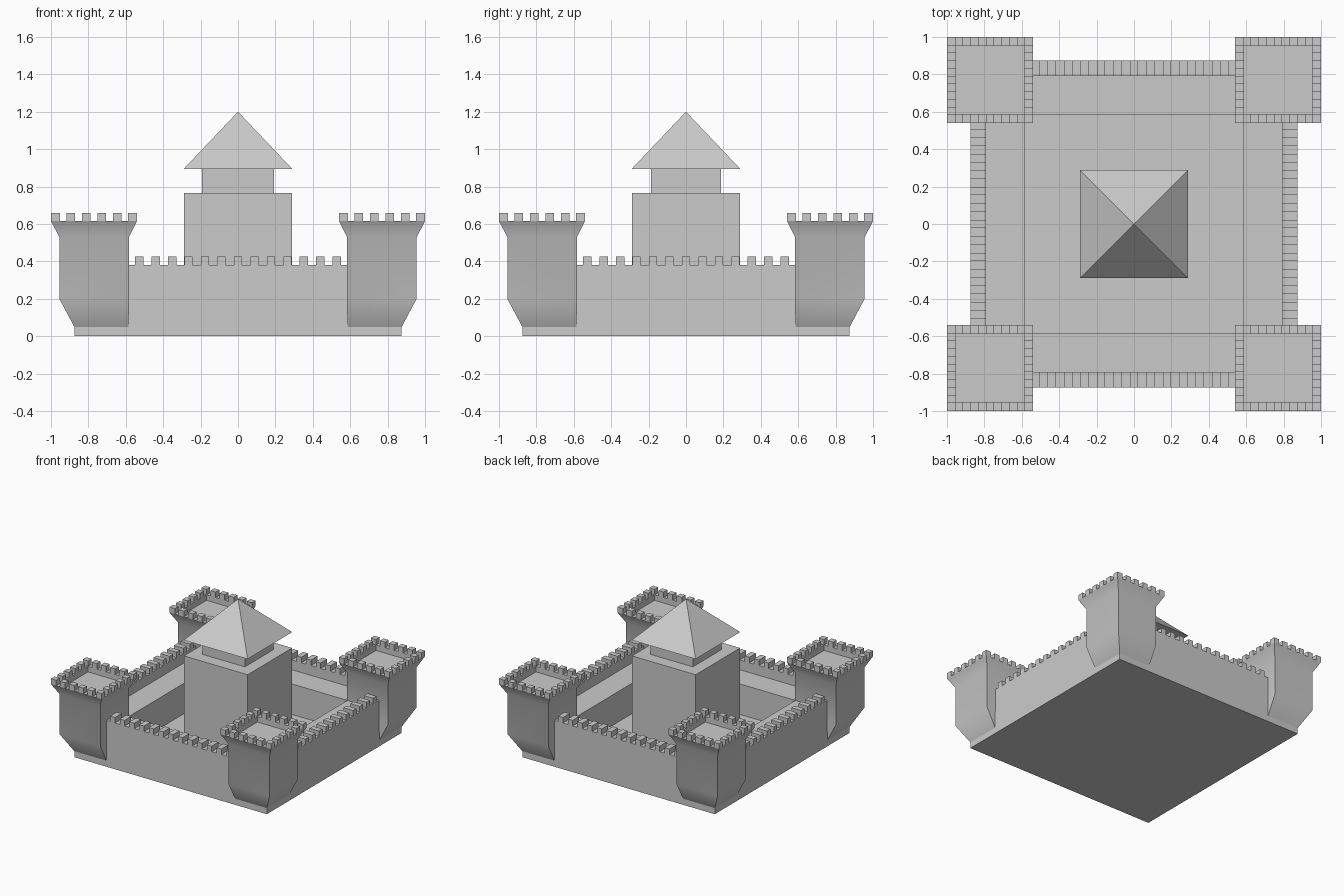
import bpy, bmesh, math
from mathutils import Matrix

if "Cube" in bpy.data.objects:
    bpy.data.objects.remove(bpy.data.objects["Cube"])


def add_box(bm, x0, x1, y0, y1, z0, z1):
    m = Matrix.Translation(((x0 + x1) / 2, (y0 + y1) / 2, (z0 + z1) / 2))
    m = m @ Matrix.Diagonal((x1 - x0, y1 - y0, z1 - z0, 1))
    bmesh.ops.create_cube(bm, size=1, matrix=m)


def finish(name, bm):
    mesh = bpy.data.meshes.new(name)
    bm.to_mesh(mesh)
    bm.free()
    ob = bpy.data.objects.new(name, mesh)
    bpy.context.collection.objects.link(ob)
    return ob


def box_object(name, *dims):
    bm = bmesh.new()
    add_box(bm, *dims)
    return finish(name, bm)


def mirror_xy(ob):
    mod = ob.modifiers.new("mirror", 'MIRROR')
    mod.use_axis = (True, True, False)
    mod.use_mirror_merge = False


# Ground slab, also the courtyard floor
box_object("base", -.875, .875, -.875, .875, 0, .05)

# Four curtain walls: walkway, parapet and merlons
for i, side in enumerate(("front", "right", "back", "left")):
    bm = bmesh.new()
    section = [(-.875, .05), (-.585, .05), (-.585, .30), (-.79, .30), (-.79, .38), (-.875, .38)]
    face = bm.faces.new([bm.verts.new((-.6, y, z)) for y, z in section])
    ext = bmesh.ops.extrude_face_region(bm, geom=[face], use_keep_orig=True)
    moved = [g for g in ext["geom"] if isinstance(g, bmesh.types.BMVert)]
    bmesh.ops.translate(bm, verts=moved, vec=(1.2, 0, 0))
    bmesh.ops.recalc_face_normals(bm, faces=bm.faces)
    for k in range(-6, 7):
        c = k * .088
        add_box(bm, c - .022, c + .022, -.875, -.79, .38, .425)
    bmesh.ops.rotate(bm, verts=bm.verts, matrix=Matrix.Rotation(i * math.pi / 2, 3, 'Z'))
    finish(side + "_wall", bm)

# Corner tower: square rings (inner side, outer side, height), sunk roof deck
rings = [(.585, .875, .05), (.583, .955, .20), (.583, .955, .53), (.54, 1.0, .615),
         (.587, .953, .615), (.587, .953, .57)]
bm = bmesh.new()
loops = [[bm.verts.new((x, y, z)) for x, y in ((a, a), (b, a), (b, b), (a, b))]
         for a, b, z in rings]
for lo, hi in zip(loops, loops[1:]):
    for k in range(4):
        n = (k + 1) % 4
        bm.faces.new((lo[k], lo[n], hi[n], hi[k]))
bm.faces.new(loops[0][::-1])
bm.faces.new(loops[-1])
bmesh.ops.recalc_face_normals(bm, faces=bm.faces)
tower = finish("corner_towers", bm)
bpy.context.view_layer.objects.active = tower
tower.select_set(True)
bpy.ops.object.shade_smooth_by_angle(angle=math.radians(35))
mirror_xy(tower)

# Tower merlons around the rim
bm = bmesh.new()
count, w, a, b = 6, .047, .54, 1.0
starts = [a + k * (b - a - w) / (count - 1) for k in range(count)]
for i, x in enumerate(starts):
    for j, y in enumerate(starts):
        if i in (0, count - 1) or j in (0, count - 1):
            add_box(bm, x, x + w, y, y + w, .615, .66)
mirror_xy(finish("tower_merlons", bm))

# Central keep and its upper storey
box_object("keep", -.29, .29, -.288, .288, .05, .765)
box_object("keep_upper_storey", -.193, .193, -.187, .187, .765, .895)

# Pyramid roof
bm = bmesh.new()
bmesh.ops.create_cone(bm, cap_ends=True, segments=4, radius1=.29 * math.sqrt(2), radius2=0,
                      depth=.305, matrix=Matrix.Translation((0, 0, 1.0475))
                      @ Matrix.Rotation(math.pi / 4, 4, 'Z'))
bmesh.ops.remove_doubles(bm, verts=bm.verts, dist=1e-4)
xs = max(abs(v.co.x) for v in bm.verts)
if abs(xs - .29) > .01:
    bmesh.ops.rotate(bm, verts=bm.verts, matrix=Matrix.Rotation(math.pi / 4, 3, 'Z'))
finish("keep_roof", bm)
